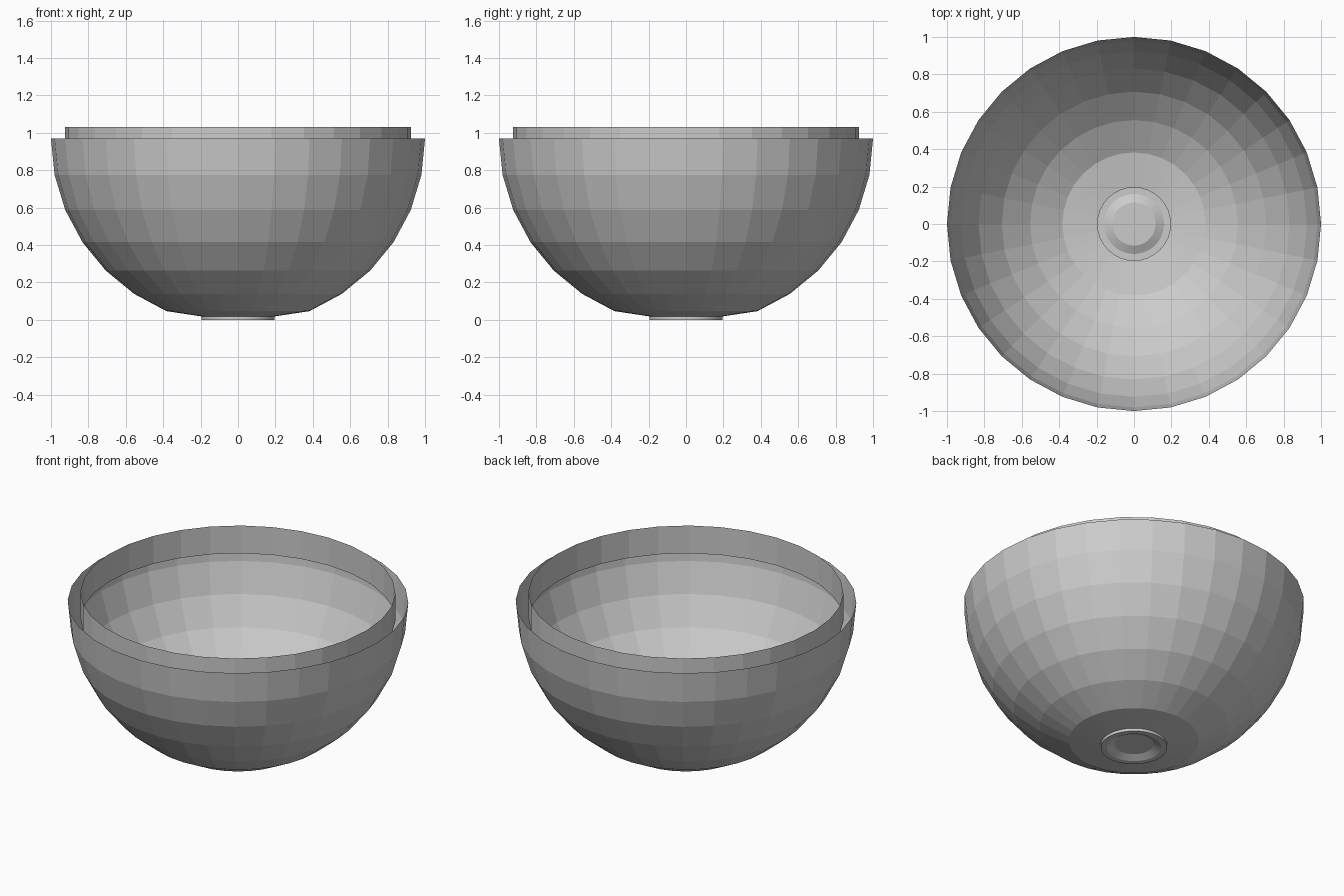
import bpy, bmesh
from math import sin, cos, pi

if "Cube" in bpy.data.objects:
    bpy.data.objects.remove(bpy.data.objects["Cube"])


def lathe(name, profile, sides, cap=False, smooth=False):
    """Revolve (radius, height) points, listed from top/outside to bottom/inside."""
    bm = bmesh.new()
    rings = []
    for r, z in profile:
        rings.append([bm.verts.new((r * cos(2 * pi * i / sides),
                                    r * sin(2 * pi * i / sides), z))
                      for i in range(sides)])
    for a, b in zip(rings, rings[1:]):
        for i in range(sides):
            j = (i + 1) % sides
            bm.faces.new((a[i], b[i], b[j], a[j]))
    if cap:
        bm.faces.new(list(reversed(rings[-1])))
    mesh = bpy.data.meshes.new(name)
    bm.to_mesh(mesh)
    bm.free()
    obj = bpy.data.objects.new(name, mesh)
    bpy.context.collection.objects.link(obj)
    if smooth:
        bpy.context.view_layer.objects.active = obj
        obj.select_set(True)
        bpy.ops.object.shade_smooth_by_angle(angle=0.35)
        obj.select_set(False)
    return obj


SIDES = 32
RIM_Z = 0.97
FOOT_R = 0.195

# Faceted half-sphere shell, ending in a shallow cone around the foot
step = pi / 16
shell = [(cos(k * step), RIM_Z - sin(k * step)) for k in range(7)]
shell.append((FOOT_R, 0.018))
lathe("bowl_shell", shell, SIDES)

# Thin upright collar set inside the rim
lathe("inner_lip", [(0.924, 1.03), (0.924, 0.85)], SIDES)

# Low round foot with a raised recess in its middle
lathe("foot", [(FOOT_R, 0.018), (FOOT_R, 0.0), (0.16, 0.0), (0.115, 0.022)],
      64, cap=True, smooth=True)
